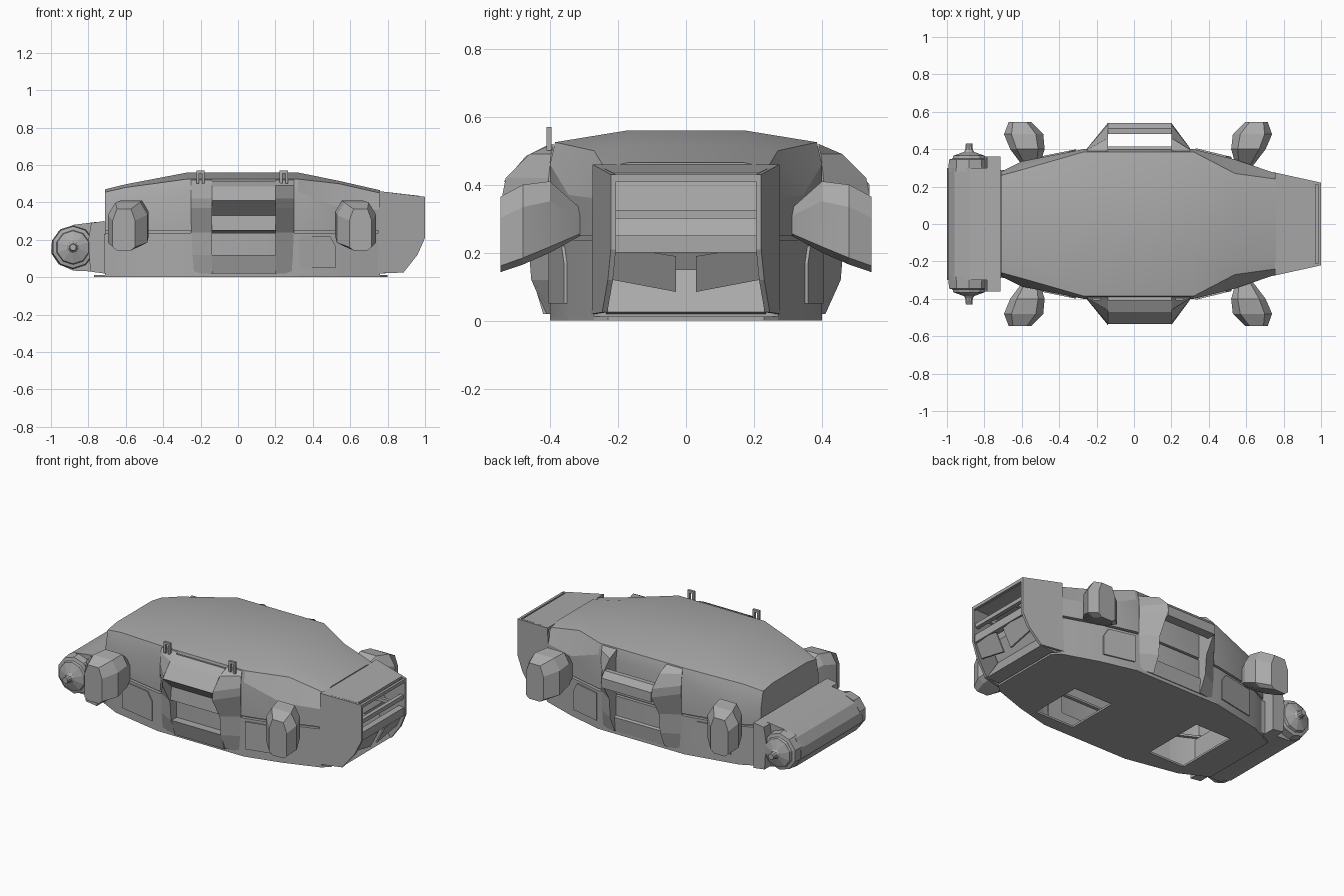
import bpy, bmesh, math

if "Cube" in bpy.data.objects:
    bpy.data.objects.remove(bpy.data.objects["Cube"])

grey = bpy.data.materials.new("hull grey")
grey.diffuse_color = (0.40, 0.40, 0.40, 1)
grey.use_nodes = True
grey.node_tree.nodes["Principled BSDF"].inputs["Base Color"].default_value = grey.diffuse_color


def make(name, verts, faces, smooth=None):
    me = bpy.data.meshes.new(name)
    bm = bmesh.new()
    vs = [bm.verts.new(v) for v in verts]
    for f in faces:
        bm.faces.new([vs[i] for i in f])
    bmesh.ops.remove_doubles(bm, verts=bm.verts, dist=0.0005)
    bmesh.ops.recalc_face_normals(bm, faces=bm.faces)
    bm.to_mesh(me)
    bm.free()
    ob = bpy.data.objects.new(name, me)
    bpy.context.collection.objects.link(ob)
    me.materials.append(grey)
    if smooth:
        bpy.ops.object.select_all(action='DESELECT')
        bpy.context.view_layer.objects.active = ob
        ob.select_set(True)
        bpy.ops.object.shade_smooth_by_angle(angle=math.radians(smooth))
    return ob


def loft(name, rings, closed=True, caps=True, smooth=None):
    n = len(rings[0])
    verts = [v for r in rings for v in r]
    faces = []
    for k in range(len(rings) - 1):
        for i in range(n if closed else n - 1):
            j = (i + 1) % n
            faces.append((k*n + i, k*n + j, (k+1)*n + j, (k+1)*n + i))
    if caps:
        faces += [tuple(range(n)), tuple(range((len(rings)-1)*n, len(rings)*n))]
    return make(name, verts, faces, smooth)


def box(name, x0, x1, y0, y1, z0, z1):
    return loft(name, [[(x0, y0, z), (x1, y0, z), (x1, y1, z), (x0, y1, z)] for z in (z0, z1)])


def along_y(name, prof, y0, y1):
    return loft(name, [[(x, y, z) for x, z in prof] for y in (y0, y1)])


def along_x(name, prof, x0, x1):
    return loft(name, [[(x, y, z) for y, z in prof] for x in (x0, x1)])


# Hull shell: x, wall half width, shoulder z, roof half width, roof edge z, crown z
stations = [(-.71, .28, .36, .26, .455, .47), (-.60, .335, .38, .29, .48, .497),
            (-.27, .40, .46, .385, .525, .56), (.32, .40, .46, .385, .525, .56),
            (.54, .345, .37, .27, .50, .515), (.76, .27, .36, .24, .45, .465)]
rings = []
for x, hw, zs, rw, zr, zt in stations:
    half = [(hw, .01), (hw, .237), (hw - .02, .237), (hw - .02, .25), (hw, .25),
            (hw, zs), (rw, zr), (.17, zt)]
    rings.append([(x, y, z) for y, z in half] + [(x, -y, z) for y, z in reversed(half)])
loft("hull_shell", rings, closed=False, smooth=22)

# Floor plate with two hatch openings
out = [(-.77, .25)] + [(s[0], s[1]) for s in stations] + [(.80, .23)]
outline = out + [(x, -y) for x, y in reversed(out)]
floor = loft("floor_plate", [[(x, y, z) for x, y in outline] for z in (0, .012)])
for i, (x0, x1, y0, y1) in enumerate([(.18, .45, -.32, .02), (-.58, -.33, -.26, .15)]):
    c = box("hatch_cutter_%d" % i, x0, x1, y0, y1, -.1, .1)
    c.hide_render = True
    c.hide_viewport = True
    m = floor.modifiers.new("hatch", 'BOOLEAN')
    m.operation = 'DIFFERENCE'
    m.object = c
    m.solver = 'EXACT'

# Corner pods: y, low z, high z, half width in x
pod = [(.31, .25, .33, .045), (.40, .20, .41, .092), (.48, .165, .40, .105), (.545, .143, .365, .06)]
for sx, xa, xb in ((-1, -.55, -.61), (1, .59, .655)):
    for sy in (-1, 1):
        rr = []
        for k, (y, z0, z1, h) in enumerate(pod):
            cx = xa + (xb - xa) * k / 3
            h2, q = h * .62, (z1 - z0) * .28
            rr.append([(cx + a, sy * y, z) for a, z in (
                (-h, z0 + q*.3), (-h2, z0), (h2, z0), (h, z0 + q*.3),
                (h, z1 - q), (h2, z1), (-h2, z1), (-h, z1 - q))])
        loft("corner_pod", rr, smooth=18)

# Side bays: flared cheeks on both flanks
cheek = [(.39, .52), (.46, .49), (.53, .42), (.54, .37), (.465, .24), (.455, .12), (.41, .02), (.39, .02)]
for sy in (-1, 1):
    for xin, xout in ((-.14, -.25), (.20, .30)):
        inner = [(xin, sy * y, z) for y, z in cheek]
        outer = [(xout, sy * (.39 + (y - .39) * .1), z) for y, z in cheek]
        loft("bay_cheek", [inner, outer])
    along_x("bay_sill", [(sy*y, z) for y, z in ((.39, .02), (.405, .02), (.415, .11), (.39, .12))], -.14, .20)

# Front bay cover, rear bay bar, and hooks
along_x("bay_cover", [(-.39, .51), (-.41, .515), (-.47, .485), (-.535, .41), (-.45, .33),
                      (-.46, .25), (-.39, .24)], -.14, .20)
along_x("bay_lower_step", [(-.39, .12), (-.45, .12), (-.42, .02), (-.39, .02)], -.14, .20)
along_x("bay_bar", [(.48, .435), (.51, .435), (.54, .40), (.54, .34), (.48, .34)], -.14, .20)
for x in (-.20, .245):
    box("hook_post", x - .022, x - .008, -.41, -.395, .50, .57)
    box("hook_post", x + .008, x + .022, -.41, -.395, .50, .57)
    box("hook_bridge", x - .022, x + .022, -.41, -.395, .555, .57)

# Skirt hatches beside the bays, set against the tapering wall
for sy in (-1, 1):
    for (xa, ya), (xb, yb) in (((.33, .40), (.52, .354)), ((-.55, .346), (-.31, .394))):
        loft("skirt_hatch", [[(xa, sy*(ya + d), .05), (xb, sy*(yb + d), .05),
                              (xb, sy*(yb + d), .17), (xb*.85 + xa*.15, sy*(yb*.85 + ya*.15 + d), .22),
                              (xa, sy*(ya + d), .22)] for d in (-.004, .005)])

# Tail block and roller housing
along_y("tail_block", [(-.715, .02), (-.79, .03), (-.80, .20), (-.785, .29), (-.715, .30)], -.36, .36)
along_y("roller_housing", [(-.76, .295), (-.88, .28), (-.96, .245), (-.995, .19), (-1, .13),
                           (-.96, .07), (-.88, .035), (-.76, .03)], -.30, .30)
box("tail_board", -.72, -.69, -.29, .29, .02, .23)

# Roller ends: radius steps down to a small hub
for sy in (-1, 1):
    rr = []
    for y, r in ((.28, .118), (.345, .112), (.35, .092), (.365, .088), (.385, .03), (.395, .022), (.43, .018)):
        rr.append([(-.882 + r*math.cos(a), sy*y, .16 + r*math.sin(a))
                   for a in (math.tau * (i + .5) / 10 for i in range(10))])
    loft("roller_end", rr)

# Nose: tapered cheeks, roof plate and open front frame
side = [(.755, .46), (1.0, .43), (1.0, .21), (.96, .12), (.885, .025), (.745, .02)]
for sy in (-1, 1):
    loft("nose_side", [[(x, sy*(.275 - (x - .755)*.22 - t), z) for x, z in side] for t in (0, .015)])
loft("nose_roof", [[(.755, -.265, z), (.97, -.215, z - .025), (.97, .215, z - .025), (.755, .265, z)]
                   for z in (.445, .46)])
for name, x0, x1, z0, z1 in (("nose_top_bar", .985, 1.0, .41, .43), ("nose_mid_bar", .96, .985, .30, .325),
                             ("nose_low_bar", .95, .99, .20, .25)):
    box(name, x0, x1, -.213, .213, z0, z1)
for sy in (-1, 1):
    # Lower front flaps leave a gap in the middle
    y0, y1 = sorted((sy * .03, sy * .20))
    loft("nose_flap", [[(.975 + t, sy*.215, .22), (.975 + t, sy*.03, .19),
                        (.92 + t, sy*.03, .085), (.925 + t, sy*.215, .12)] for t in (0, .01)])
    box("nose_strut", .80, .97, sy*.12 - .01, sy*.12 + .01, .30, .32)
along_y("nose_bulkhead", [(.76, .44), (.79, .43), (.81, .32), (.85, .25), (.80, .15), (.88, .025), (.76, .02)],
        -.235, .235)
